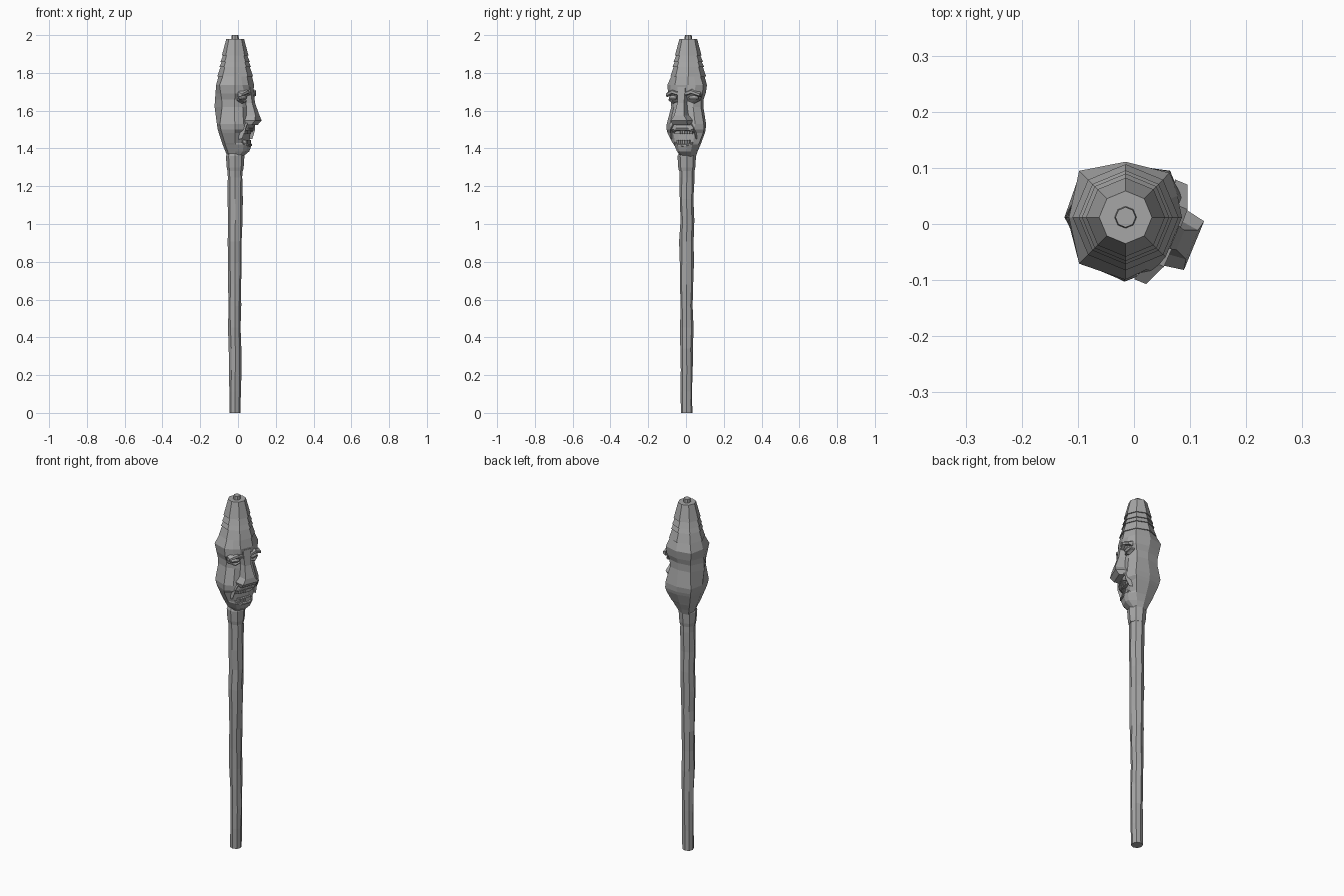
import bpy, bmesh, math, random
from mathutils import Vector

if "Cube" in bpy.data.objects:
    bpy.data.objects.remove(bpy.data.objects["Cube"])

random.seed(4)
CX, CY = -0.015, 0.012           # axis of the staff
A = math.radians(-22.5)          # direction the carved face looks

wood = bpy.data.materials.new("dark_grey")
wood.diffuse_color = (0.38, 0.38, 0.38, 1)
wood.use_nodes = True
wood.node_tree.nodes["Principled BSDF"].inputs["Base Color"].default_value = wood.diffuse_color


def P(f, s, z):
    """Face frame (forward, sideways, up) to world."""
    return Vector((CX + f * math.cos(A) - s * math.sin(A),
                   CY + f * math.sin(A) + s * math.cos(A), z))


def loft(name, stacks):
    """One object from one or more stacks of equal-length rings."""
    bm = bmesh.new()
    for rings in stacks:
        vs = [[bm.verts.new(p) for p in r] for r in rings]
        n = len(vs[0])
        for a, b in zip(vs, vs[1:]):
            for i in range(n):
                j = (i + 1) % n
                bm.faces.new((a[i], a[j], b[j], b[i]))
        bm.faces.new(vs[0][::-1])
        bm.faces.new(vs[-1])
    bmesh.ops.recalc_face_normals(bm, faces=bm.faces)
    me = bpy.data.meshes.new(name)
    bm.to_mesh(me)
    bm.free()
    me.materials.append(wood)
    ob = bpy.data.objects.new(name, me)
    bpy.context.collection.objects.link(ob)
    return ob


def octagon(r, z, cx=CX, cy=CY, jit=0.0):
    return [Vector((cx + (r + random.uniform(-jit, jit)) * math.cos(k * math.pi / 4),
                    cy + (r + random.uniform(-jit, jit)) * math.sin(k * math.pi / 4), z))
            for k in range(8)]


def both(rings):
    """Stack in the face frame plus its mirror image."""
    return [[[P(f, s * m, z) for f, s, z in r] for r in rings] for m in (1, -1)]


def bar(path, d, h):
    """Tapered wedge bar along (f, s, z, scale) points."""
    return [[(f - d, s, z - h * k), (f + d * k * .5, s, z - h * k * .6),
             (f + d * k * .5, s, z + h * k * .3), (f - d, s, z + h * k)]
            for f, s, z, k in path]


# Hand-whittled shaft
shaft = []
for i in range(13):
    z = 1.36 * i / 12
    w = 0 if i == 0 else 0.003
    shaft.append(octagon(0.030 + 0.010 * z / 1.36, z,
                         -0.016 + random.uniform(-w, w) * 0.6,
                         0.004 + random.uniform(-w, w) * 0.6, w))
loft("shaft", [shaft])

# Collar under the chin
loft("collar", [[octagon(r, z, -0.015, 0.004) for r, z in
                 ((0.041, 1.28), (0.045, 1.30), (0.049, 1.36), (0.042, 1.375))]])

# Carved head: z, front f/s, mid-face f/s, side f/s, radius at the side, rear corners, back
rows = [
    (1.355, .036, .015, .030, .028, .015, .037, .040, .042, .040),
    (1.385, .072, .022, .060, .040, .020, .052, .050, .056, .052),
    (1.420, .084, .028, .070, .052, .030, .070, .065, .074, .066),
    (1.428, .062, .028, .058, .052, .032, .076, .068, .077, .069),
    (1.482, .062, .030, .060, .060, .040, .102, .088, .100, .087),
    (1.500, .089, .032, .078, .065, .042, .107, .092, .107, .092),
    (1.530, .083, .030, .078, .072, .042, .106, .094, .114, .097),
    (1.620, .075, .030, .066, .055, .030, .085, .080, .098, .109),
    (1.660, .068, .030, .060, .055, .033, .086, .081, .101, .107),
    (1.690, .088, .035, .082, .070, .040, .098, .092, .108, .104),
    (1.735, .093, .038, .071, .071, .042, .103, .099, .117, .101),
    (1.790, .080, .033, .057, .057, .033, .080, .084, .088, .086)]
rings = []
for z, f0, s0, f1, s1, f2, s2, r90, r135, r180 in rows:
    face = [(f0, s0), (f1, s1), (f2, s2)]
    rear = [P(r * math.cos(math.radians(t)), r * math.sin(math.radians(t)), z)
            for r, t in ((r90, 112.5), (r135, 157.5), (r180, 202.5), (r135, 247.5))]
    rings.append([P(f, s, z) for f, s in face] + rear + [P(f, -s, z) for f, s in face[::-1]])
loft("carved_head", [rings])

# Stepped conical headdress
levels = [1.782, 1.832, 1.858, 1.892, 1.98]
for i, (z0, z1) in enumerate(zip(levels, levels[1:])):
    r0, r1 = (0.047 + (1.98 - z) * 0.22 for z in (z0, z1))
    loft(f"headdress_tier_{i + 1}", [[octagon(r0 + 0.004, z0),
                                      octagon(r1 - (0.003 if i < 3 else 0), z1 + 0.002 * (i < 3))]])
loft("top_plug", [[octagon(0.020, 1.975), octagon(0.018, 2.0)]])

# Nose, flaring to wide nostrils
nose = [(1.725, .094, .022), (1.64, .106, .019), (1.575, .128, .028),
        (1.548, .132, .047), (1.525, .112, .042)]
loft("nose", [[[P(.055, -w * 1.3, z), P(f, -w, z), P(f, w, z), P(.055, w * 1.3, z)]
               for z, f, w in nose]])

# Brows, eyelids and eyes
loft("brows", both(bar([(.090, .016, 1.690, 1), (.088, .055, 1.702, 1.1),
                        (.072, .096, 1.685, .9)], .016, .014)))
loft("lower_eyelids", both(bar([(.074, .030, 1.652, .7), (.074, .060, 1.645, 1),
                                (.058, .088, 1.658, .7)], .012, .007)))
eye = []
for t in range(1, 6):
    a = math.pi * t / 6
    r = math.sin(a)
    eye.append([(.069 - .010 * (t - 3) / 3 + .013 * r * math.cos(k * math.pi / 3),
                 .060 - .027 * math.cos(a),
                 1.668 + .014 * r * math.sin(k * math.pi / 3)) for k in range(6)])
loft("eyes", both(eye))

# Cheek folds running from the nostrils to the mouth corners
loft("cheek_folds", both(bar([(.086, .044, 1.540, .8), (.080, .066, 1.505, 1),
                              (.064, .072, 1.455, .7)], .014, .010)))

# Lips
for name, z, f, w, dz in (("upper_lip", 1.503, .089, .066, -.012),
                          ("lower_lip", 1.418, .084, .052, .012)):
    loft(name, both(bar([(f, 0, z, 1), (f - .002, w * .5, z, 1),
                         (f - .022, w, z + dz, .7)], .010, .008)))

# Teeth
teeth = []
for z, n, w in ((1.487, 8, .104), (1.434, 6, .076)):
    for i in range(n):
        s = -w / 2 + w * (i + .5) / n
        f = .081 - 5.0 * s * s
        h = w / n * .42
        teeth.append([[P(f - .03, s - h, zz), P(f, s - h, zz), P(f, s + h, zz),
                       P(f - .03, s + h, zz)] for zz in (z - .011, z + .011)])
loft("teeth", teeth)
